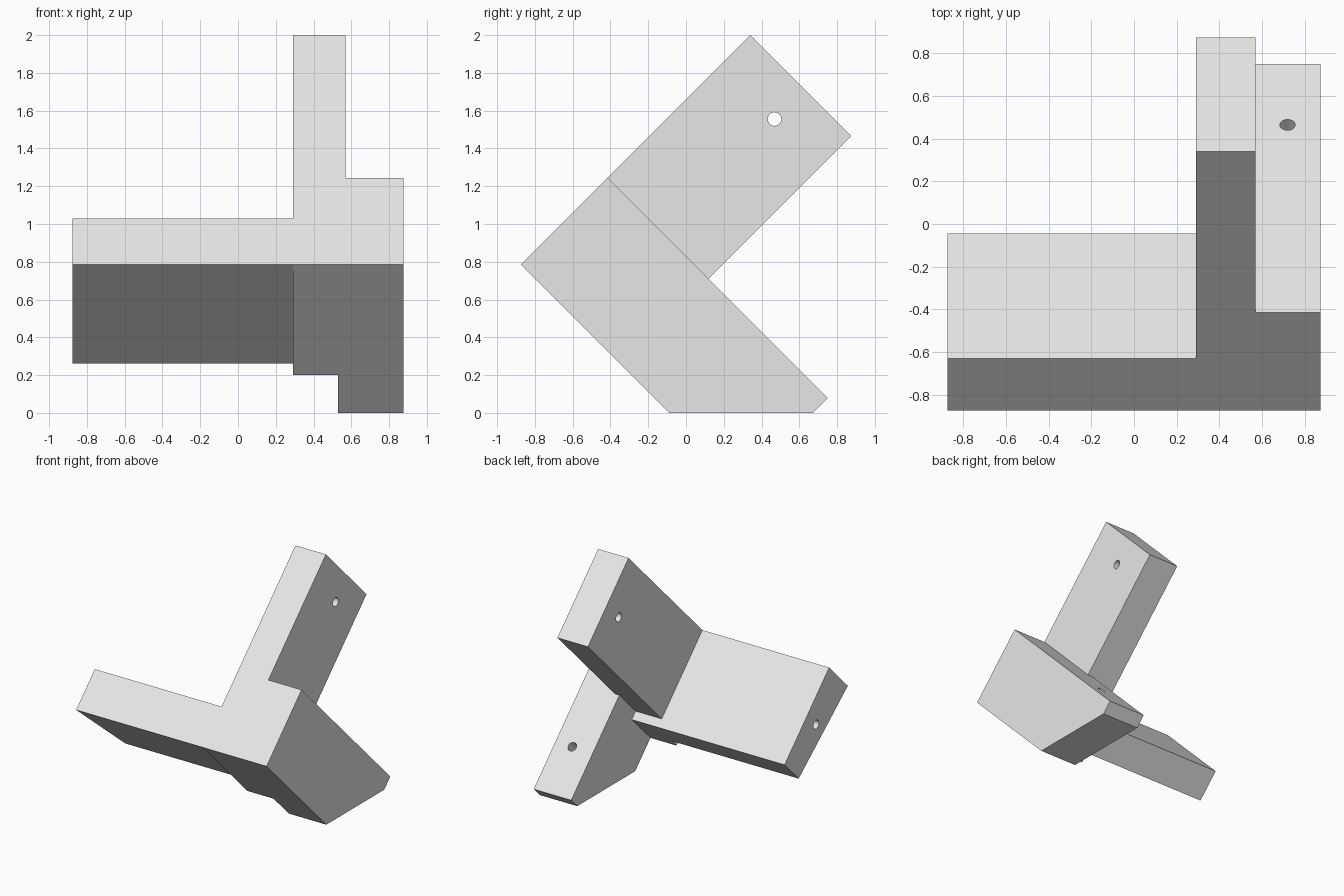
import bpy, bmesh
from math import sqrt, pi
from mathutils import Vector, Matrix

old = bpy.data.objects.get("Cube")
if old:
    bpy.data.objects.remove(old, do_unlink=True)

grey = bpy.data.materials.new("light_grey")
grey.use_nodes = True
colour = (0.8, 0.8, 0.8, 1)
grey.diffuse_color = colour
grey.node_tree.nodes["Principled BSDF"].inputs["Base Color"].default_value = colour

S = 1 / sqrt(2)
NOSE_Y, NOSE_Z = -0.875, 0.785
UP = Vector((0, S, S))        # tilted "up" axis
DOWN = Vector((0, S, -S))     # tilted "down and back" axis
X = Vector((1, 0, 0))


def place(x, u, v):
    """Point at x, u along the up axis and v along the down axis."""
    return Vector((x, NOSE_Y, NOSE_Z)) + UP * u + DOWN * v


def finish(name, bm):
    bmesh.ops.recalc_face_normals(bm, faces=bm.faces)
    mesh = bpy.data.meshes.new(name)
    bm.to_mesh(mesh)
    bm.free()
    mesh.materials.append(grey)
    ob = bpy.data.objects.new(name, mesh)
    bpy.context.collection.objects.link(ob)
    return ob


def prism(name, x0, x1, profile):
    """Extrude a (u, v) profile along x."""
    bm = bmesh.new()
    face = bm.faces.new([bm.verts.new(place(x0, u, v)) for u, v in profile])
    new = bmesh.ops.extrude_face_region(bm, geom=[face])["geom"]
    bmesh.ops.translate(bm, vec=X * (x1 - x0),
                        verts=[e for e in new if isinstance(e, bmesh.types.BMVert)])
    return finish(name, bm)


def drill(name, centre, axis, length):
    bm = bmesh.new()
    turn = axis.to_track_quat('Z', 'Y').to_matrix().to_4x4()
    bmesh.ops.create_cone(bm, cap_ends=True, segments=32, radius1=0.036,
                          radius2=0.036, depth=length,
                          matrix=Matrix.Translation(centre) @ turn)
    return finish(name, bm)


def combine(target, tool, operation):
    mod = target.modifiers.new(operation.lower(), 'BOOLEAN')
    mod.operation, mod.solver, mod.object = operation, 'EXACT', tool
    bpy.context.view_layer.objects.active = target
    bpy.ops.object.modifier_apply(modifier=mod.name)
    bpy.data.objects.remove(tool, do_unlink=True)


# Three arms meeting at the corner, plus the block they share
THICK, DEPTH, WIDE, LONG = 0.347, 0.827, 0.65, 1.648
floor = NOSE_Z / S            # distance along the down axis to the ground
body = prism("corner_bracket", 0.29, 0.6,
             [(0, 0), (THICK, 0), (THICK, DEPTH), (0, DEPTH)])
down_arm = prism("down_arm", 0.53, 0.875,
                 [(0, 0), (WIDE, 0), (WIDE, LONG), (LONG - floor, LONG), (0, floor)])
upright_arm = prism("upright_arm", 0.29, 0.57,
                    [(0.1, 0), (1.718, 0), (1.718, 0.755), (0.1, 0.755)])
side_arm = prism("side_arm", -0.875, 0.4,
                 [(0, 0), (THICK, 0), (THICK, DEPTH), (0.085, DEPTH)])
for part in (down_arm, upright_arm, side_arm):
    combine(body, part, 'UNION')

# One hole near the end of each arm
combine(body, drill("upright_hole", place(0.43, 1.495, 0.405), X, 0.5), 'DIFFERENCE')
combine(body, drill("side_hole", place(-0.875, 0.18, 0.41), X, 0.8), 'DIFFERENCE')
combine(body, drill("down_hole", place(0.72, WIDE, 1.245), UP, 0.7), 'DIFFERENCE')

bpy.ops.object.select_all(action='DESELECT')
body.select_set(True)
bpy.context.view_layer.objects.active = body
bpy.ops.object.shade_smooth_by_angle(angle=pi / 36 * 5)
